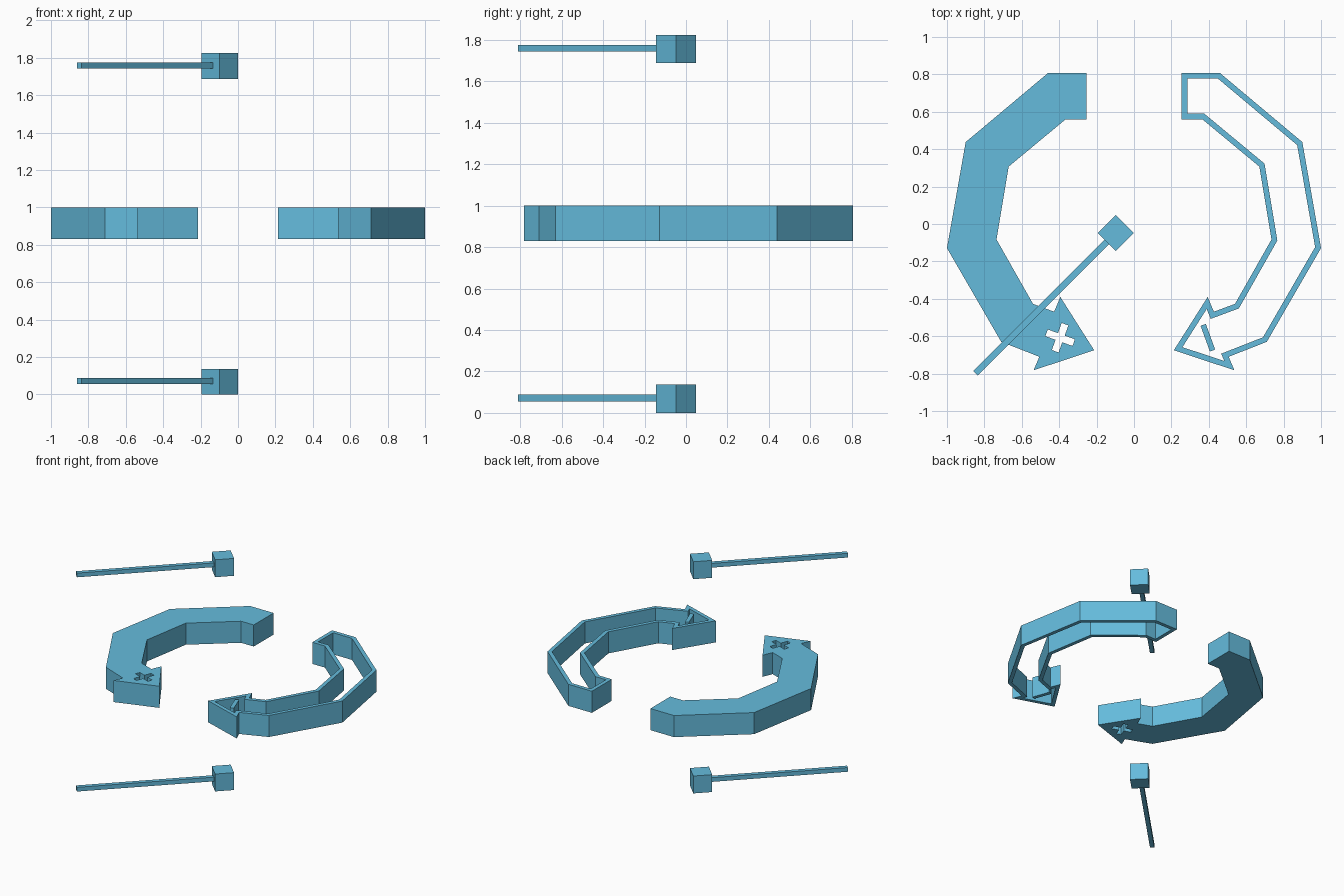
import bpy, bmesh
from math import radians
from mathutils import Vector, Matrix

if "Cube" in bpy.data.objects:
    bpy.data.objects.remove(bpy.data.objects["Cube"])

# Curved arrow outline, right-hand side, counter-clockwise seen from above
OUTLINE = [Vector(p) for p in [
    (0.46, 0.807), (0.255, 0.807), (0.255, 0.56), (0.365, 0.56),
    (0.67, 0.307), (0.735, -0.083), (0.54, -0.427), (0.427, -0.469),
    (0.394, -0.39), (0.213, -0.675), (0.537, -0.782), (0.506, -0.71),
    (0.71, -0.63), (1.0, -0.129), (0.90, 0.438)]]
Z0, Z1 = 0.83, 1.0
MARK = Vector((0.395, -0.608))

blue = bpy.data.materials.new("blue")
blue.diffuse_color = (0.13, 0.50, 0.72, 1)
blue.use_nodes = True
blue.node_tree.nodes["Principled BSDF"].inputs["Base Color"].default_value = blue.diffuse_color


def inset(pts, d):
    """Offset a counter-clockwise outline inward with mitred corners."""
    out = []
    for i, p in enumerate(pts):
        a = (p - pts[i - 1]).normalized()
        b = (pts[(i + 1) % len(pts)] - p).normalized()
        na, nb = Vector((-a.y, a.x)), Vector((-b.y, b.x))
        out.append(p + (na + nb) * d / (1 + na.dot(nb)))
    return out


def mirror(pts):
    return [Vector((-p.x, p.y)) for p in pts]


def place(pts, centre, degrees):
    rot = Matrix.Rotation(radians(degrees), 2)
    return [centre + rot @ Vector(p) for p in pts]


def link(name, bm):
    bmesh.ops.recalc_face_normals(bm, faces=bm.faces[:])
    mesh = bpy.data.meshes.new(name)
    bm.to_mesh(mesh)
    bm.free()
    mesh.materials.append(blue)
    obj = bpy.data.objects.new(name, mesh)
    bpy.context.collection.objects.link(obj)
    return obj


def plate(name, loops):
    """Fill an outline (with optional hole loops) and extrude it upward."""
    bm = bmesh.new()
    edges = []
    for loop in loops:
        vs = [bm.verts.new((p.x, p.y, Z0)) for p in loop]
        edges += [bm.edges.new((vs[i - 1], vs[i])) for i in range(len(vs))]
    bmesh.ops.triangle_fill(bm, edges=edges, use_beauty=True, use_dissolve=False,
                            normal=(0, 0, 1))
    res = bmesh.ops.extrude_face_region(bm, geom=bm.faces[:], use_keep_orig=True)
    top = [g for g in res["geom"] if isinstance(g, bmesh.types.BMVert)]
    bmesh.ops.translate(bm, verts=top, vec=(0, 0, Z1 - Z0))
    return link(name, bm)


def box(name, size, loc, degrees):
    bm = bmesh.new()
    bmesh.ops.create_cube(bm, size=1)
    bmesh.ops.scale(bm, verts=bm.verts[:], vec=size)
    obj = link(name, bm)
    obj.location = loc
    obj.rotation_euler.z = radians(degrees)
    return obj


# Solid arrow with a plus-shaped hole in its head
L, W = 0.077, 0.019
plus = [(W, W), (W, L), (-W, L), (-W, W), (-L, W), (-L, -W),
        (-W, -W), (-W, -L), (W, -L), (W, -W), (L, -W), (L, W)]
hole = place(plus, Vector((-MARK.x, MARK.y)), -20)
plate("solid_arrow", [mirror(OUTLINE), hole])

# Outlined arrow: thin wall following the same shape, with a bar in its head
plate("outline_arrow", [OUTLINE, inset(OUTLINE, 0.03)])
bar = [(-0.015, -0.073), (0.015, -0.073), (0.015, 0.073), (-0.015, 0.073)]
plate("outline_arrow_bar", [place(bar, MARK, 20)])

# Lower and upper pointers: square hub with a long thin arm
for level, z in (("lower", 0.0685), ("upper", 1.756)):
    box(level + "_hub", (0.137,) * 3, (-0.098, -0.048, z), 45)
    start, end = Vector((-0.146, -0.096)), Vector((-0.848, -0.798))
    mid = (start + end) / 2
    box(level + "_arm", ((end - start).length, 0.033, 0.033),
        (mid.x, mid.y, z + 0.0035), 45)
